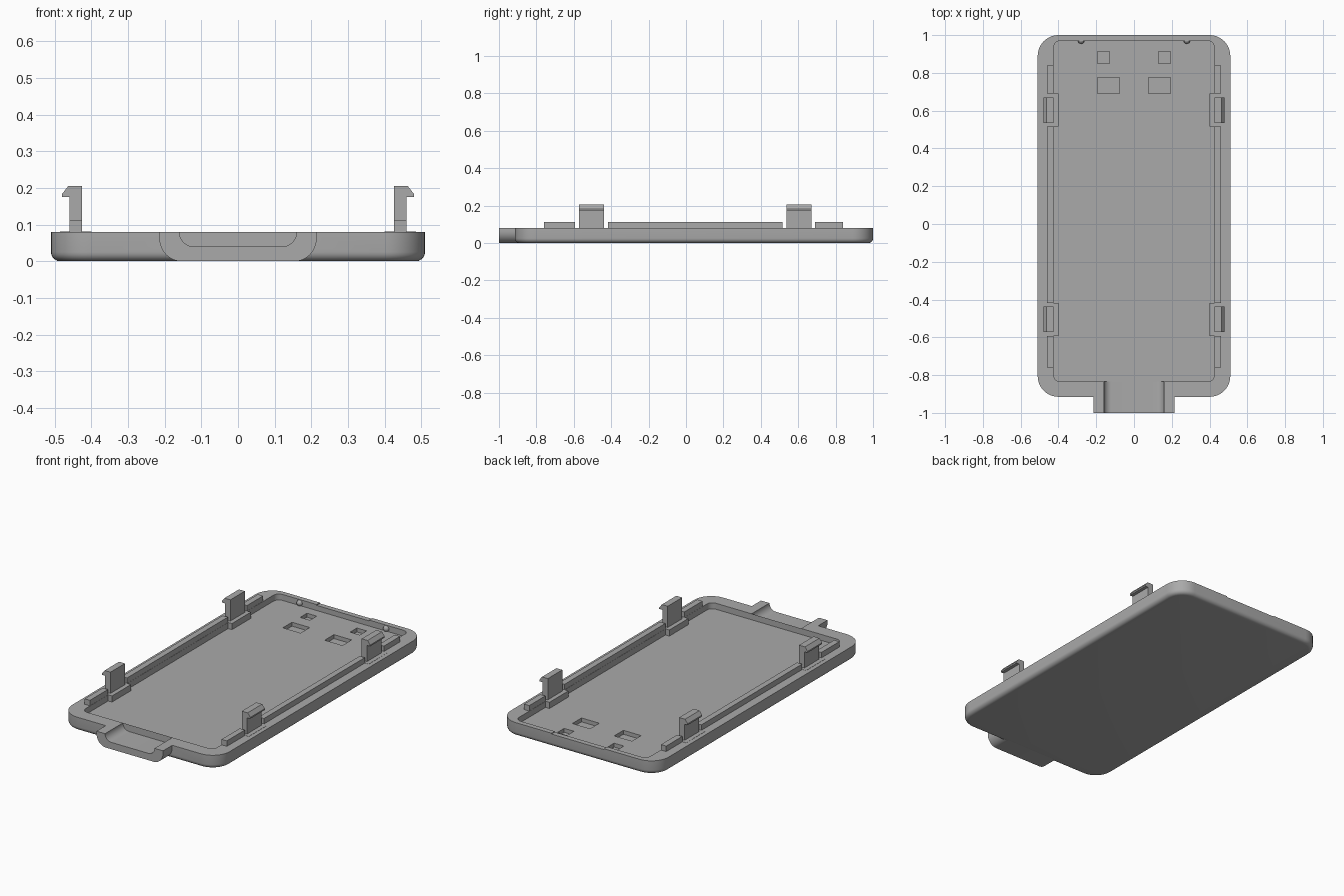
import bpy, bmesh, math
from mathutils import Vector

if "Cube" in bpy.data.objects:
    bpy.data.objects.remove(bpy.data.objects["Cube"])

RIM, FLOOR, CHANNEL = 0.08, 0.045, 0.04

grey = bpy.data.materials.new("grey plastic")
grey.use_nodes = True
colour = (0.4, 0.4, 0.4, 1)
grey.diffuse_color = colour
grey.node_tree.nodes["Principled BSDF"].inputs["Base Color"].default_value = colour


def finish(name, bm, smooth=False):
    bmesh.ops.recalc_face_normals(bm, faces=bm.faces)
    mesh = bpy.data.meshes.new(name)
    bm.to_mesh(mesh)
    bm.free()
    mesh.materials.append(grey)
    obj = bpy.data.objects.new(name, mesh)
    bpy.context.collection.objects.link(obj)
    if smooth:
        shade(obj)
    return obj


def shade(obj):
    bpy.ops.object.select_all(action="DESELECT")
    obj.select_set(True)
    bpy.context.view_layer.objects.active = obj
    bpy.ops.object.shade_smooth_by_angle(angle=math.radians(35))


def box(name, x0, x1, y0, y1, z0, z1):
    return prism(name, [(x0, z0), (x1, z0), (x1, z1), (x0, z1)], y0, y1)


def prism(name, profile, y0, y1, smooth=False):
    """Extrude an x-z outline along y."""
    bm = bmesh.new()
    face = bm.faces.new([bm.verts.new((x, y0, z)) for x, z in profile])
    new = bmesh.ops.extrude_face_region(bm, geom=[face])["geom"]
    verts = [v for v in new if isinstance(v, bmesh.types.BMVert)]
    bmesh.ops.translate(bm, verts=verts, vec=(0, y1 - y0, 0))
    return finish(name, bm, smooth)


def rounded_ring(bm, hx, y0, y1, r, z, steps=10):
    """Ring of vertices around a rounded rectangle."""
    ring = []
    corners = [(hx - r, y1 - r), (r - hx, y1 - r), (r - hx, y0 + r), (hx - r, y0 + r)]
    for i, (cx, cy) in enumerate(corners):
        for k in range(steps + 1):
            a = math.pi / 2 * (i + k / steps)
            ring.append(bm.verts.new((cx + r * math.cos(a), cy + r * math.sin(a), z)))
    return ring


def bowl(half_top, half_low, z_low, height, steps=10):
    """Right half of a U outline, from the top down to the flat bottom."""
    return [(half_low + (half_top - half_low) * math.cos(a),
             z_low + height * (1 - math.sin(a)))
            for a in (math.pi / 2 * k / steps for k in range(steps + 1))]


def mirrored(half):
    return half + [(-x, z) for x, z in reversed(half)]


def cut(target, cutter):
    cutter.hide_render = True
    mod = target.modifiers.new("cut", "BOOLEAN")
    mod.operation, mod.solver, mod.object = "DIFFERENCE", "EXACT", cutter
    bpy.context.view_layer.objects.active = target
    bpy.ops.object.modifier_apply(modifier=mod.name)
    bpy.data.objects.remove(cutter)


# Tray: rounded bottom edge, flat rim and sunken floor
bm = bmesh.new()
rings = []
for k in range(6):
    a = math.pi / 2 * k / 5
    inset, z = 0.025 * (1 - math.sin(a)), 0.025 * (1 - math.cos(a))
    rings.append(rounded_ring(bm, 0.51 - inset, -0.915 + inset, 1 - inset, 0.11 - inset, z))
rings.append(rounded_ring(bm, 0.51, -0.915, 1, 0.11, RIM))
rings.append(rounded_ring(bm, 0.425, -0.835, 0.97, 0.035, RIM))
rings.append(rounded_ring(bm, 0.425, -0.835, 0.97, 0.035, FLOOR))
for low, high in zip(rings, rings[1:]):
    for i in range(len(low)):
        j = (i + 1) % len(low)
        bm.faces.new((low[i], low[j], high[j], high[i]))
bm.faces.new(rings[0])
bm.faces.new(rings[-1])
tray = finish("tray", bm)

# Channel through the front wall, shallow dip in the back rim
channel_half = bowl(0.16, 0.12, CHANNEL, RIM - CHANNEL)
cut(tray, prism("channel_cutter", mirrored([(0.16, 0.12)] + channel_half), -1.1, -0.835))
cut(tray, box("dip_cutter", -0.17, 0.17, 0.96, 1.1, 0.075, 0.12))

# Shallow pockets in the floor
for side in (-1, 1):
    for a, b, y0, y1 in ((0.13, 0.193, 0.85, 0.913), (0.078, 0.193, 0.69, 0.775)):
        x0, x1 = sorted((side * a, side * b))
        cut(tray, box("pocket_cutter", x0, x1, y0, y1, 0.022, 0.1))
shade(tray)

# Front tab: U-shaped spout matching the channel
outer = [(0.215, RIM)] + bowl(0.215, 0.155, 0, 0.065)
outline = mirrored(outer) + [(-x, z) for x, z in channel_half] + channel_half[::-1]
prism("front_tab", outline, -1.0, -0.889, smooth=True)

# Clips with hooks, their base blocks, the rails and the back bumps
hook = [(0.425, 0.06), (0.46, 0.06), (0.46, 0.175), (0.48, 0.175),
        (0.48, 0.183), (0.463, 0.205), (0.425, 0.205)]
for side, word in ((1, "left"), (-1, "right")):
    for y, place in ((0.603, "back"), (-0.505, "front")):
        prism(f"{place}_{word}_clip", [(side * x, z) for x, z in hook], y - 0.067, y + 0.067)
        x0, x1 = sorted((side * 0.4, side * 0.485))
        box(f"{place}_{word}_clip_base", x0, x1, y - 0.088, y + 0.088, 0.04, RIM + 0.001)
    x0, x1 = sorted((side * 0.426, side * 0.46))
    for n, (y0, y1) in enumerate(((-0.76, -0.593), (-0.417, 0.515), (0.691, 0.84))):
        box(f"{word}_rail_{n + 1}", x0, x1, y0, y1, 0.07, 0.112)
    bm = bmesh.new()
    bmesh.ops.create_uvsphere(bm, u_segments=16, v_segments=8, radius=0.018)
    bmesh.ops.translate(bm, verts=bm.verts, vec=Vector((side * 0.28, 0.972, 0.06)))
    finish(f"{word}_back_bump", bm, smooth=True)
